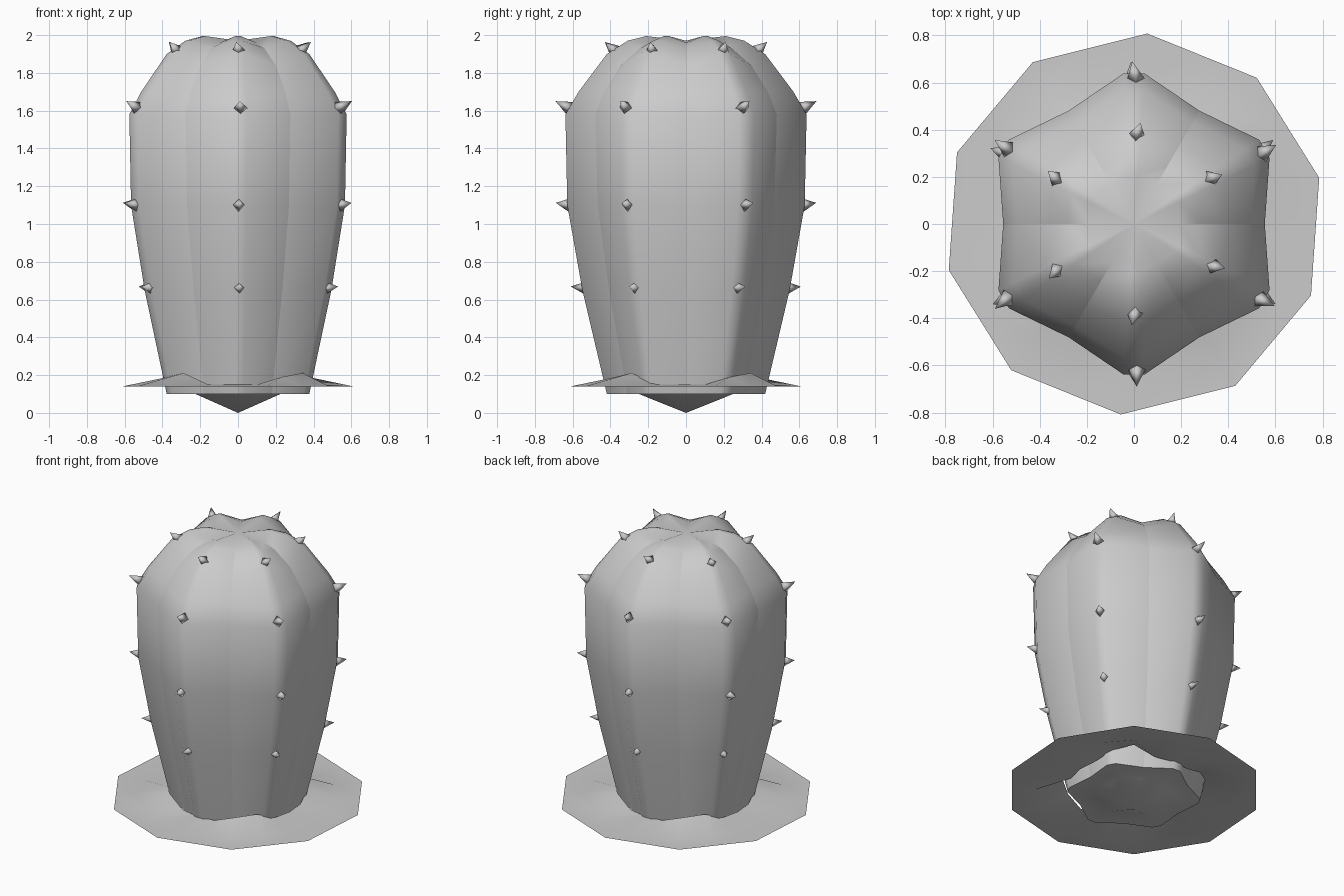
import bpy
import bmesh
import math
import random
from mathutils import Vector

random.seed(4)
if "Cube" in bpy.data.objects:
    bpy.data.objects.remove(bpy.data.objects["Cube"], do_unlink=True)

grey = bpy.data.materials.new("plain grey")
grey.use_nodes = True
colour = (0.6, 0.6, 0.6, 1)
grey.diffuse_color = colour
grey.node_tree.nodes["Principled BSDF"].inputs["Base Color"].default_value = colour


def polar(r, degrees, z):
    a = math.radians(degrees)
    return Vector((r * math.cos(a), r * math.sin(a), z))


def finish(name, bm, recalc=True):
    if recalc:
        bmesh.ops.recalc_face_normals(bm, faces=bm.faces)
    for face in bm.faces:
        face.smooth = True
    mesh = bpy.data.meshes.new(name)
    bm.to_mesh(mesh)
    bm.free()
    mesh.materials.append(grey)
    obj = bpy.data.objects.new(name, mesh)
    bpy.context.collection.objects.link(obj)
    return obj


def bridge(bm, lower, upper):
    n = len(lower)
    for i in range(n):
        j = (i + 1) % n
        bm.faces.new((lower[i], lower[j], upper[j], upper[i]))


def cap(bm, ring, centre):
    for i, v in enumerate(ring):
        bm.faces.new((v, ring[(i + 1) % len(ring)], centre))


# Ribbed body: rows of ridge radius, ridge height, valley radius, valley height
rows = [(0.25, 0.1, 0.22, 0.1), (0.42, 0.1, 0.36, 0.1),
        (0.55, 0.65, 0.47, 0.65), (0.63, 1.1, 0.54, 1.1),
        (0.64, 1.58, 0.555, 1.58), (0.57, 1.7, 0.5, 1.7),
        (0.42, 1.9, 0.4, 1.84), (0.31, 1.97, 0.28, 1.93),
        (0.21, 1.995, 0.19, 1.96)]
bm = bmesh.new()
rings = []
for rr, rz, vr, vz in rows:
    ring = []
    for k in range(6):
        a = 30 + 60 * k
        for turn in (-4, 4):
            ring.append(bm.verts.new(polar(rr, a + turn, rz)))
        ring.append(bm.verts.new(polar(vr, a + 30, vz)))
    rings.append(ring)
for lower, upper in zip(rings, rings[1:]):
    bridge(bm, lower, upper)
cap(bm, rings[-1], bm.verts.new((0, 0, 1.97)))
cap(bm, rings[0], bm.verts.new((0, 0, 0)))
# Crisp valleys and base edge, soft ridges
valleys = {v for ring in rings[1:] for v in ring[2::3]}
base = set(rings[1])
for edge in bm.edges:
    ends = set(edge.verts)
    edge.smooth = not (ends <= valleys or ends <= base)
finish("cactus_body", bm)

# Short thorns along every ridge: root radius, height, outward lean, length
thorn_rows = [(0.52, 0.66, 0.1, 0.09), (0.61, 1.1, 0.15, 0.08),
              (0.61, 1.61, 0.5, 0.09), (0.37, 1.91, 0.9, 0.08)]
bm = bmesh.new()
for k in range(6):
    for radius, z, lean, length in thorn_rows:
        a = 30 + 60 * k + random.uniform(-1.5, 1.5)
        root = polar(radius, a, z)
        out = polar(1, a, lean).normalized()
        side = out.cross(Vector((0, 0, 1))).normalized()
        up = side.cross(out)
        ring = [bm.verts.new(root + 0.04 * (side * math.cos(t) + up * math.sin(t)))
                for t in (i * math.pi / 2 for i in range(4))]
        tip = bm.verts.new(root + out * length + side * random.uniform(-0.025, 0.025))
        cap(bm, ring, tip)
        bm.faces.new(ring)
finish("thorns", bm)

# Thin ten-sided ground sheet, lifted into mounds around the body
bm = bmesh.new()
outer, middle, inner = [], [], []
for i in range(20):
    a = 14 + 18 * i
    corner = 0.81 if i % 2 == 0 else 0.81 * math.cos(math.radians(18))
    lift = max(0, -math.cos(math.radians(4 * a)))
    outer.append(bm.verts.new(polar(corner, a, 0.14)))
    middle.append(bm.verts.new(polar(0.63, a, 0.14)))
    inner.append(bm.verts.new(polar(0.42 + 0.03 * lift, a, 0.15 + 0.065 * lift)))
bridge(bm, outer, middle)
bridge(bm, middle, inner)
bm.normal_update()
if sum(f.normal.z for f in bm.faces) < 0:
    bmesh.ops.reverse_faces(bm, faces=bm.faces)
finish("ground_sheet", bm, recalc=False)
